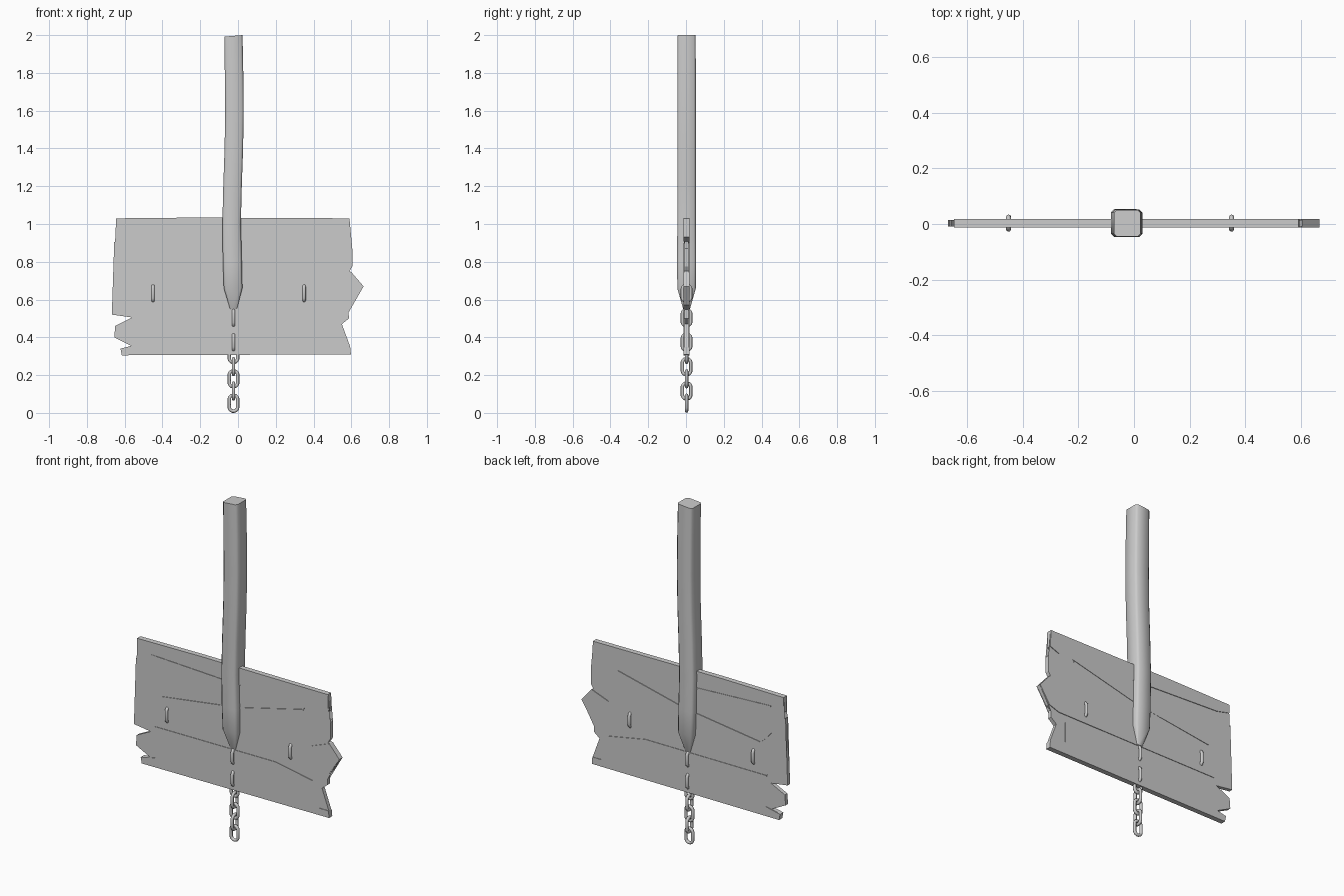
import bpy, bmesh, math
from mathutils import Vector

if "Cube" in bpy.data.objects:
    bpy.data.objects.remove(bpy.data.objects["Cube"])

YC = 0.003      # depth centre of the board and chain
CX = -0.024     # chain and post tip x


def finish(name, bm, angle=None):
    bmesh.ops.recalc_face_normals(bm, faces=bm.faces)
    me = bpy.data.meshes.new(name)
    bm.to_mesh(me)
    bm.free()
    ob = bpy.data.objects.new(name, me)
    bpy.context.collection.objects.link(ob)
    if angle:
        bpy.ops.object.select_all(action='DESELECT')
        ob.select_set(True)
        bpy.context.view_layer.objects.active = ob
        bpy.ops.object.shade_smooth_by_angle(angle=math.radians(angle))
    return ob


def loft(bm, rings, closed=False):
    vs = [[bm.verts.new(p) for p in r] for r in rings]
    n = len(vs[0])
    for i in range(len(vs) if closed else len(vs) - 1):
        a, b = vs[i], vs[(i + 1) % len(vs)]
        for j in range(n):
            k = (j + 1) % n
            bm.faces.new((a[j], a[k], b[k], b[j]))
    if not closed:
        bm.faces.new(vs[0])
        bm.faces.new(vs[-1])


def plank(name, pts, half):
    bm = bmesh.new()
    loft(bm, [[(x, y, z) for x, z in pts] for y in (YC - half, YC + half)])
    bmesh.ops.triangulate(bm, faces=[f for f in bm.faces if len(f.verts) > 4])
    return finish(name, bm)


def link(name, x, z, sideways):
    # oval ring: half circles joined by straight sides
    w, h, r = 0.0225, 0.0425, 0.009
    bm, rings, n = bmesh.new(), [], 16
    for i in range(n):
        a = 2 * math.pi * (i + 0.5) / n
        d = Vector((math.cos(a), 0, math.sin(a)))
        c = d * w + Vector((0, 0, math.copysign(h - w, d.z)))
        ring = []
        for j in range(8):
            t = 2 * math.pi * j / 8
            p = c + d * r * math.cos(t) + Vector((0, r * math.sin(t), 0))
            if sideways:
                p = Vector((p.y, p.x, p.z))
            ring.append(p + Vector((x, YC, z)))
        rings.append(ring)
    loft(bm, rings, closed=True)
    finish(name, bm, 60)


# bent post with chamfered corners and tapered tip: (z, x centre, half width)
bm = bmesh.new()
rings = []
for z, x, hw in [(0.55, CX, 0.018), (0.66, -0.026, 0.049), (0.8, -0.03, 0.05),
                 (1.0, -0.034, 0.049), (1.2, -0.029, 0.049), (1.4, -0.022, 0.049),
                 (1.6, -0.019, 0.049), (1.8, -0.021, 0.049), (2.0, -0.024, 0.048)]:
    c = hw * 0.78
    o = [(hw, c), (c, hw), (-c, hw), (-hw, c), (-hw, -c), (-c, -hw), (c, -hw), (hw, -c)]
    tilt = 0.004 if z == 2.0 else 0
    rings.append([(x + u, YC + v, z + tilt * (u / hw - 1)) for u, v in o])
loft(bm, rings)
finish("post", bm, 50)

# board core with the full jagged outline
plank("board_core", [
    (-.645, 1.03), (-.23, 1.034), (.59, 1.03), (.594, .93), (.535, .907), (.605, .87),
    (.605, .775), (.59, .75), (.60, .745), (.665, .67), (.60, .57), (.535, .548),
    (.585, .548), (.587, .50), (.55, .47), (.594, .35), (.598, .31), (-.615, .305),
    (-.622, .34), (-.565, .355), (-.655, .40), (-.65, .46), (-.56, .505), (-.63, .515),
    (-.668, .52), (-.663, .65), (-.65, .80), (-.655, .91), (-.64, .875), (-.605, .918),
    (-.645, .94)], 0.0115)

# raised boards on both faces
plank("top_plank", [(-.645, 1.03), (-.23, 1.034), (.59, 1.03), (.594, .93), (.535, .907),
                    (.44, .95), (0, .935), (-.56, .96), (-.645, .98)], 0.0155)
plank("upper_plank", [(-.56, .958), (0, .932), (.43, .948), (.437, .905), (0, .80),
                      (-.09, .787), (-.5, .732), (-.53, .76), (-.565, .80), (-.55, .88)], 0.0145)
plank("middle_plank", [(-.49, .73), (-.09, .785), (0, .797), (.43, .90), (.435, .75), (.48, .70),
                       (.60, .745), (.665, .67), (.60, .57), (.535, .548), (.25, .547),
                       (-.54, .545), (-.49, .58), (-.51, .65), (-.48, .69)], 0.0155)
plank("bottom_plank", [(-.535, .543), (.25, .545), (.49, .50), (.49, .35), (.594, .35), (.598, .31),
                       (-.615, .305), (-.622, .34), (-.53, .36), (-.50, .43)], 0.015)

# hanging chain, alternate links turned a quarter
for i in range(9):
    link(f"chain_link_{i}", CX, 0.0515 + 0.0645 * i, i % 2 == 1)

# side loops through the board
for n, x in (("left", -0.45), ("right", 0.35)):
    link(f"{n}_loop", x, 0.633, True)
